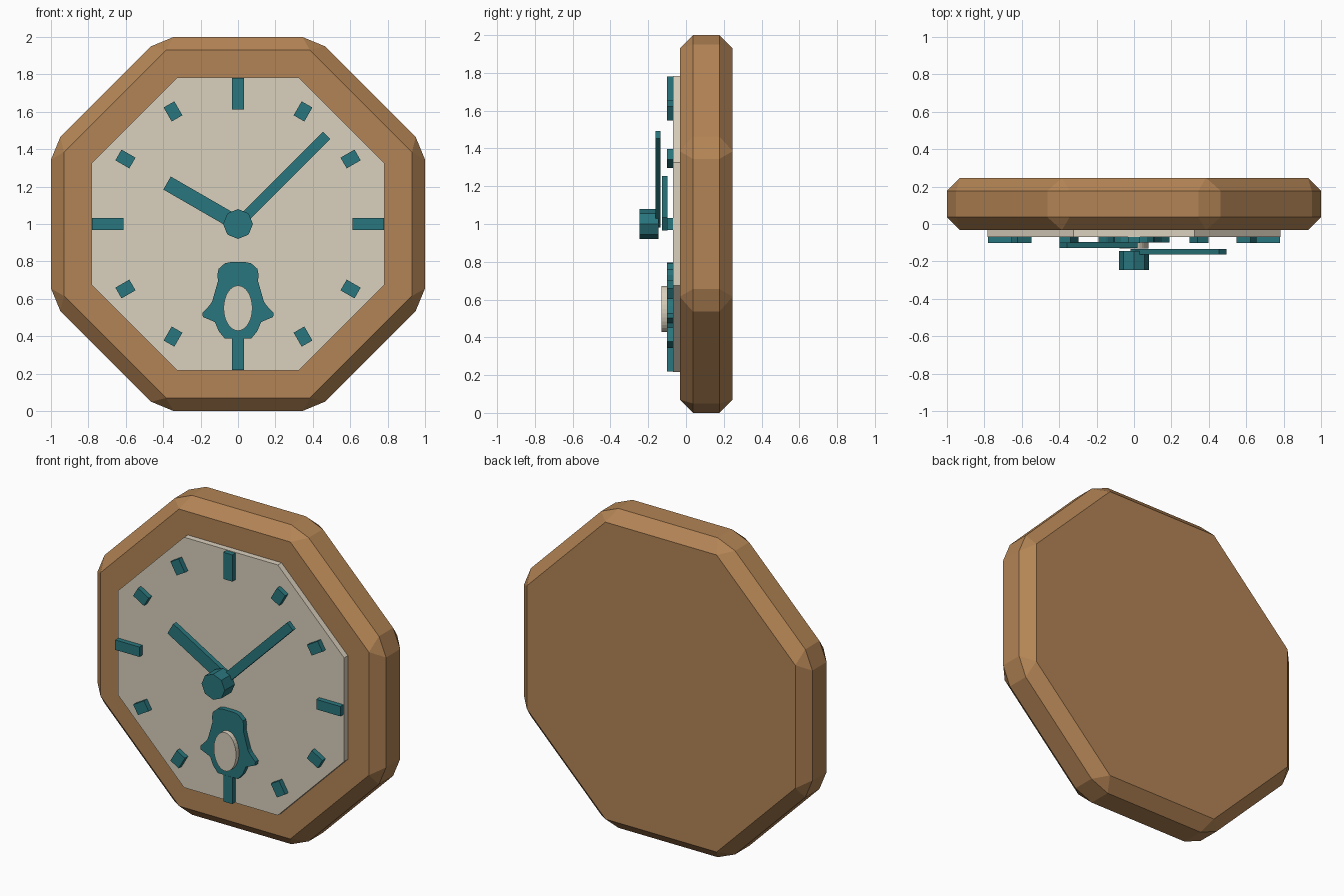
import bpy, bmesh
from math import sin, cos, pi, radians

if "Cube" in bpy.data.objects:
    bpy.data.objects.remove(bpy.data.objects["Cube"])


def material(name, rgb):
    m = bpy.data.materials.new(name)
    m.diffuse_color = (*rgb, 1)
    m.use_nodes = True
    m.node_tree.nodes["Principled BSDF"].inputs["Base Color"].default_value = m.diffuse_color
    return m


WOOD = material("wood", (0.45, 0.23, 0.09))
CREAM = material("cream", (0.70, 0.63, 0.51))
TEAL = material("teal", (0.022, 0.18, 0.205))


def prism(name, outline, y0, y1, mat, bevel=0):
    """Extrude an (x, z) outline from y0 (front) to y1 (back)."""
    bm = bmesh.new()
    face = bm.faces.new([bm.verts.new((x, y0, z)) for x, z in outline])
    ext = bmesh.ops.extrude_face_region(bm, geom=[face], use_keep_orig=True)
    for v in ext["geom"]:
        if isinstance(v, bmesh.types.BMVert):
            v.co.y = y1
    bmesh.ops.recalc_face_normals(bm, faces=bm.faces)
    if bevel:
        bmesh.ops.bevel(bm, geom=bm.edges[:], offset=bevel, segments=1,
                        affect='EDGES', profile=0.5)
    me = bpy.data.meshes.new(name)
    bm.to_mesh(me)
    bm.free()
    me.materials.append(mat)
    ob = bpy.data.objects.new(name, me)
    bpy.context.collection.objects.link(ob)
    return ob


def ellipse(rx, rz, n, zc=1.0, phase=0.0):
    return [(rx * cos(phase + 2 * pi * i / n), zc + rz * sin(phase + 2 * pi * i / n))
            for i in range(n)]


def octagon(apothem):
    r = apothem / cos(pi / 8)
    return ellipse(r, r, 8, phase=pi / 8)


def bar(r0, r1, width, degrees):
    """Rectangle lying along a radius of the dial."""
    c, s, w = cos(radians(degrees)), sin(radians(degrees)), width / 2
    return [(r * c - t * s, 1 + r * s + t * c)
            for r, t in ((r0, -w), (r1, -w), (r1, w), (r0, w))]


# Case and dial
prism("clock_case", octagon(1.0), -0.033, 0.247, WOOD, bevel=0.07)
prism("dial", octagon(0.784), -0.07, -0.02, CREAM)

# Hour marks: long at the quarters, short between
for i in range(12):
    r0, r1, w = (0.613, 0.78, 0.062) if i % 3 == 0 else (0.652, 0.738, 0.066)
    prism(f"hour_mark_{i}", bar(r0, r1, w, 30 * i), -0.101, -0.068, TEAL)

# Hands and hub
prism("hour_hand", bar(0, 0.438, 0.08, 150), -0.128, -0.097, TEAL)
prism("minute_hand", bar(0, 0.67, 0.056, 45), -0.162, -0.134, TEAL)
prism("hub", ellipse(0.08, 0.08, 8), -0.246, -0.145, TEAL)

# Bird-shaped ornament with a raised oval belly
half = [(0.07, 0.387), (0.102, 0.425), (0.124, 0.476), (0.15, 0.487), (0.188, 0.503),
        (0.19, 0.525), (0.15, 0.567), (0.138, 0.587), (0.107, 0.695), (0.11, 0.73),
        (0.104, 0.76), (0.07, 0.79), (0.04, 0.796)]
prism("bird_body", half + [(-x, z) for x, z in reversed(half)], -0.1, -0.068, TEAL)
prism("bird_belly", ellipse(0.077, 0.121, 32, zc=0.55), -0.13, -0.09, CREAM)
